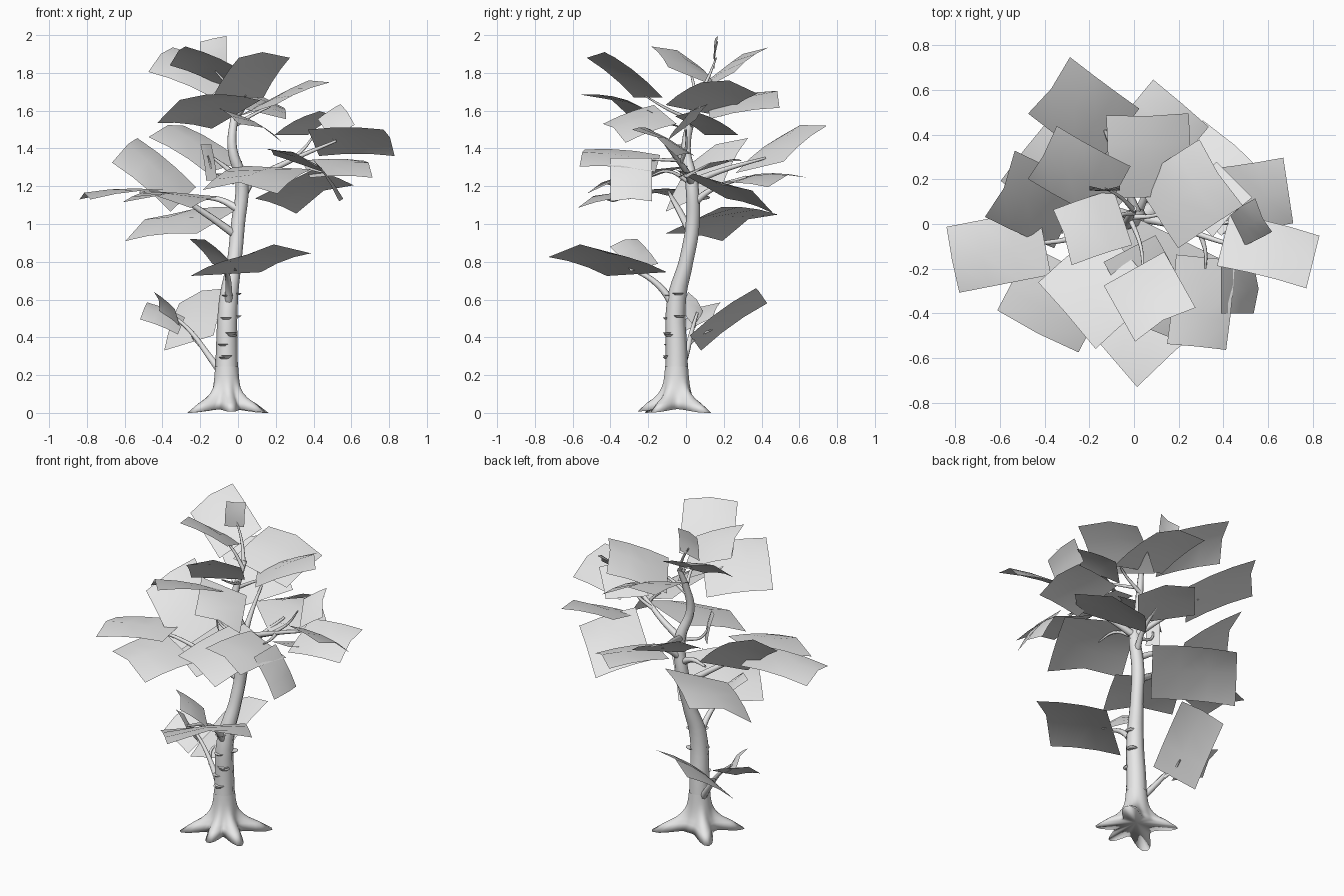
import bpy, bmesh, math
from mathutils import Vector

default_cube = bpy.data.objects.get("Cube")
if default_cube:
    bpy.data.objects.remove(default_cube, do_unlink=True)

# One plain grey for the whole tree
grey = bpy.data.materials.new("plain_grey")
grey.use_nodes = True
grey.diffuse_color = (0.8, 0.8, 0.8, 1)
grey.node_tree.nodes["Principled BSDF"].inputs["Base Color"].default_value = grey.diffuse_color


def add_object(name, bm, smooth=True):
    """Turn a bmesh into a named, shaded object."""
    mesh = bpy.data.meshes.new(name)
    bm.to_mesh(mesh)
    bm.free()
    for polygon in mesh.polygons:
        polygon.use_smooth = smooth
    mesh.materials.append(grey)
    obj = bpy.data.objects.new(name, mesh)
    bpy.context.collection.objects.link(obj)


def add_limb(name, path, start_radius=None, end_radius=None):
    """Tapered round limb along a smooth path; points may carry their own radius."""
    curve = bpy.data.curves.new(name, "CURVE")
    curve.dimensions = "3D"
    curve.bevel_depth = 1
    curve.bevel_resolution = 2
    curve.resolution_u = 5
    curve.use_fill_caps = True
    spline = curve.splines.new("BEZIER")
    spline.bezier_points.add(len(path) - 1)
    for i, (point, values) in enumerate(zip(spline.bezier_points, path)):
        point.co = values[:3]
        point.handle_left_type = point.handle_right_type = "AUTO"
        if start_radius is None:
            point.radius = values[3]
        else:
            blend = i / (len(path) - 1)
            point.radius = start_radius + (end_radius - start_radius) * blend
    curve.materials.append(grey)
    obj = bpy.data.objects.new(name, curve)
    bpy.context.collection.objects.link(obj)
    bpy.ops.object.select_all(action="DESELECT")
    obj.select_set(True)
    bpy.context.view_layer.objects.active = obj
    bpy.ops.object.convert(target="MESH")
    bpy.ops.object.shade_smooth_by_angle(angle=math.radians(50))


def add_leaf(name, base, tip, width, rise):
    """Leaf sheet folded along its midrib; rise lifts its right-hand edge."""
    base, tip = Vector(base), Vector(tip)
    along = tip - base
    side = Vector((along.y, -along.x, 0)).normalized()
    side = side * math.sqrt(max(width * width - rise * rise, 0)) + Vector((0, 0, rise))
    normal = side.cross(along).normalized()
    rows, bm = [], bmesh.new()
    steps = 3
    for i in range(steps + 1):
        t = i / steps
        middle = base + along * t + normal * along.length * 0.14 * t * (1 - t)
        midrib = normal * width * 0.12 * t
        rows.append([bm.verts.new(middle + side * s + midrib * (1 - 2 * abs(s)))
                     for s in (-0.5, 0, 0.5)])
    for lower, upper in zip(rows, rows[1:]):
        for k in range(2):
            bm.faces.new((lower[k], lower[k + 1], upper[k + 1], upper[k]))
    add_object(name, bm)


# Root flare: a low star-shaped foot that narrows into the trunk
ROOTS = ((218, 0.26), (39, 0.28), (328, 0.24), (137, 0.24), (278, 0.21))
SIDES, LEVELS = 60, 8
centre = Vector((-0.06, -0.05, 0))


def root_reach(angle):
    reach = 0.11
    for degrees, length in ROOTS:
        gap = (angle - math.radians(degrees) + math.pi) % math.tau - math.pi
        reach = max(reach, 0.11 + (length - 0.11) * math.exp(-((gap / 0.3) ** 2)))
    return reach


bm = bmesh.new()
rings = []
for level in range(LEVELS + 1):
    t = level / LEVELS
    ring = []
    for i in range(SIDES):
        angle = math.tau * i / SIDES
        reach = root_reach(angle)
        radius = 0.061 + 0.016 * (1 - t) + (reach - 0.077) * (1 - t) ** 3.6
        height = 0.045 - 0.14 * (reach - 0.11) * (1 - t) ** 2 + 0.2 * t ** 1.12
        if level == 0:
            height = max(0, height - 0.025)
        spot = Vector((math.cos(angle) * radius, math.sin(angle) * radius, height))
        ring.append(bm.verts.new(centre + spot))
    rings.append(ring)
for lower, upper in zip(rings, rings[1:]):
    for i in range(SIDES):
        j = (i + 1) % SIDES
        bm.faces.new((lower[i], lower[j], upper[j], upper[i]))
hub = bm.verts.new(centre + Vector((0, 0, 0.045)))
for i in range(SIDES):
    bm.faces.new((hub, rings[0][(i + 1) % SIDES], rings[0][i]))
add_object("root_flare", bm)

# Trunk, bending back and then towards the crown
add_limb("trunk", [
    (-.06, -.05, .14, .064), (-.06, -.05, .3, .058), (-.05, -.05, .6, .05),
    (-.02, 0, .8, .038), (0, .035, 1, .037), (.02, .03, 1.22, .034),
    (-.03, 0, 1.4, .025), (-.02, .03, 1.56, .02), (0, .07, 1.68, .013)])

# Branches
BRANCHES = {
    "low_side_branch": [(-.08, -.04, .2), (-.16, 0, .31), (-.25, .03, .43), (-.36, .06, .53)],
    "low_front_branch": [(-.05, -.06, .56), (-.05, -.14, .67), (-.06, -.26, .75), (-.08, -.4, .79)],
    "right_branch": [(-.01, .03, .94), (-.18, -.03, 1.06), (-.3, -.07, 1.13), (-.52, -.09, 1.17)],
    "left_branch": [(.02, .03, 1.22), (.16, 0, 1.28), (.33, -.06, 1.36), (.52, -.12, 1.44)],
    "back_right_branch": [(0, .03, 1.08), (-.1, .07, 1.13), (-.22, .12, 1.14)],
    "back_branch": [(.01, .03, 1.1), (.05, .13, 1.18), (.1, .32, 1.25)],
    "upper_back_branch": [(.02, .03, 1.22), (-.04, .18, 1.28), (-.13, .42, 1.35)],
}
for name, path in BRANCHES.items():
    add_limb(name, path, 0.022, 0.007)

# Thin twigs that carry the leaves
TWIGS = {
    "low_twig": [(-.2, .01, .36), (-.24, .07, .41), (-.23, .14, .44)],
    "side_twig": [(-.02, .02, 1.22), (-.12, .01, 1.26), (-.16, -.02, 1.36)],
    "front_twig": [(.02, .02, 1.22), (.07, -.1, 1.28), (.1, -.2, 1.25)],
    "left_twig": [(.25, -.03, 1.32), (.35, 0, 1.4), (.42, 0, 1.5)],
    "outer_twig": [(.3, -.05, 1.34), (.32, -.13, 1.34), (.32, -.2, 1.34)],
    "crown_back_twig": [(0, .06, 1.66), (-.06, .12, 1.78), (-.13, .16, 1.88)],
    "crown_front_twig": [(-.02, .03, 1.55), (.03, -.1, 1.61), (.04, -.22, 1.68)],
    "crown_left_twig": [(-.02, .03, 1.52), (.1, .04, 1.59), (.17, .07, 1.62)],
    "crown_right_twig": [(0, .05, 1.64), (-.06, .04, 1.74), (-.12, .02, 1.81)],
}
for name, path in TWIGS.items():
    add_limb(name, path, 0.012, 0.004)

# Leaves: base, tip, width, lift of one edge
LOWER_LEAVES = [
    ((-.26, .05, .37), (-.18, .4, .62), .28, .08),
    ((-.3, .05, .46), (-.5, .09, .54), .21, .09),
    ((-.32, .01, .5), (-.43, .05, .59), .13, -.1),
    ((-.065, -.26, .735), (.2, -.57, .835), .49, -.02),
    ((-.07, -.22, .77), (-.19, -.33, .9), .2, .04),
]
MIDDLE_LEAVES = [
    ((-.07, .39, 1.3), (-.38, .62, 1.49), .32, .06),
    ((-.29, .04, 1.13), (-.6, .18, 1.39), .35, .13),
    ((-.1, .04, 1.02), (-.48, .34, .98), .4, .14),
    ((-.4, -.08, 1.18), (-.81, -.16, 1.13), .3, 0),
    ((-.28, -.19, 1.16), (-.43, -.48, 1.1), .41, .03),
    ((.19, -.06, 1.3), (.01, -.43, 1.17), .44, .02),
    ((.32, -.15, 1.32), (.28, -.55, 1.35), .28, .09),
    ((.39, -.29, 1.35), (.535, -.29, 1.12), .22, 0),
    ((.36, .1, 1.29), (.69, .15, 1.29), .31, -.09),
    ((.24, .08, 1.21), (.46, .33, 1.13), .43, .15),
    ((-.02, .27, 1.24), (.21, .54, 1.22), .33, -.05),
    ((.4, -.07, 1.43), (.8, -.17, 1.43), .28, .14),
    ((.46, -.02, 1.5), (.58, .04, 1.58), .2, -.11),
    ((.28, .19, 1.47), (.44, .03, 1.57), .25, 0),
    ((-.14, 0, 1.23), (-.17, -.03, 1.42), .08, 0),
]
CROWN_LEAVES = [
    ((0, -.2, 1.67), (.14, -.45, 1.88), .31, 0),
    ((-.05, .03, 1.78), (-.32, -.06, 1.89), .28, -.1),
    ((-.08, .14, 1.74), (-.41, .32, 1.87), .3, .13),
    ((-.13, .15, 1.83), (-.13, .17, 1.98), .14, .03),
    ((-.01, -.16, 1.58), (-.3, -.41, 1.61), .42, -.15),
    ((.1, .04, 1.6), (.39, .23, 1.72), .36, .06),
    ((-.02, -.11, 1.58), (.12, -.38, 1.48), .28, .1),
    ((.07, .12, 1.6), (.06, .49, 1.66), .38, -.09),
]
for tier, leaves in (("lower", LOWER_LEAVES), ("middle", MIDDLE_LEAVES), ("crown", CROWN_LEAVES)):
    for number, leaf in enumerate(leaves):
        add_leaf(f"{tier}_leaf_{number}", *leaf)

# Thin ledges of bark on the lower trunk
for degrees, height in ((250, .29), (265, .3), (240, .36), (300, .41), (290, .42),
                        (20, .51), (260, .5), (10, .63), (270, .62)):
    angle = math.radians(degrees)
    bm = bmesh.new()
    bmesh.ops.create_cone(bm, cap_ends=True, segments=9, radius1=0.02, radius2=0.032, depth=0.01)
    offset = Vector((math.cos(angle), math.sin(angle), 0)) * 0.045
    bmesh.ops.translate(bm, verts=bm.verts, vec=Vector((-0.055, -0.05, height)) + offset)
    add_object("bark_ledge", bm, smooth=False)
